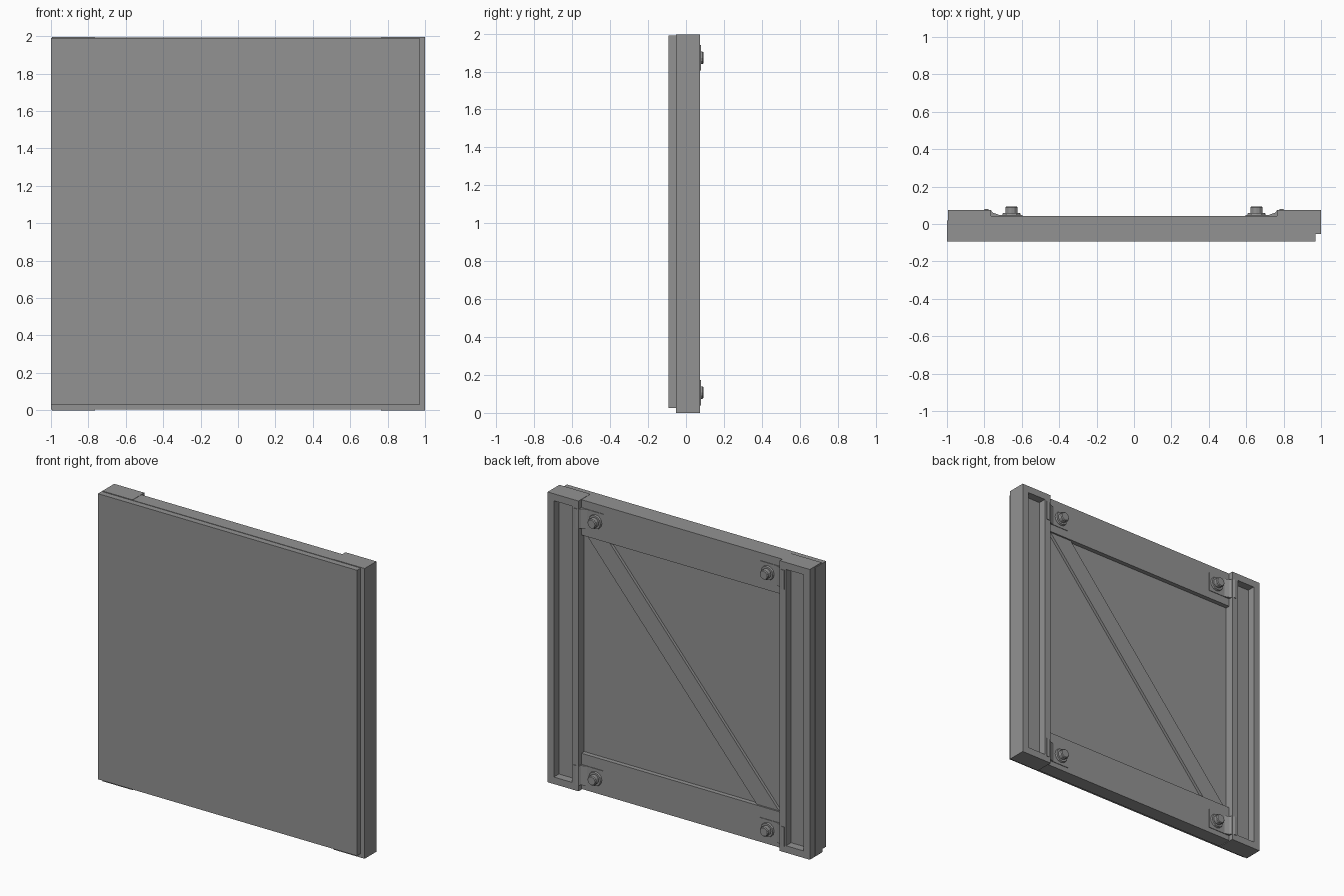
import bpy, bmesh, math
from mathutils import Matrix, Vector

if "Cube" in bpy.data.objects:
    bpy.data.objects.remove(bpy.data.objects["Cube"], do_unlink=True)

grey = bpy.data.materials.new("plain_grey")
grey.use_nodes = True
COLOR = (0.29, 0.29, 0.29, 1)
grey.diffuse_color = COLOR
grey.node_tree.nodes["Principled BSDF"].inputs["Base Color"].default_value = COLOR


def finish(name, bm):
    bmesh.ops.recalc_face_normals(bm, faces=bm.faces)
    mesh = bpy.data.meshes.new(name)
    bm.to_mesh(mesh)
    bm.free()
    mesh.materials.append(grey)
    obj = bpy.data.objects.new(name, mesh)
    bpy.context.collection.objects.link(obj)
    return obj


def box(name, low, high, recess=None):
    """Box between two corners; recess = (margin, depth) sinks the back face."""
    bm = bmesh.new()
    low, high = Vector(low), Vector(high)
    bmesh.ops.create_cube(bm, size=1, matrix=Matrix.Translation((low + high) / 2)
                          @ Matrix.Diagonal((*(high - low), 1)))
    if recess:
        bm.normal_update()
        back = max(bm.faces, key=lambda f: f.normal.y)
        bmesh.ops.inset_individual(bm, faces=[back], thickness=recess[0])
        # straight walls down to the pocket floor
        sunk = bmesh.ops.extrude_discrete_faces(bm, faces=[back])["faces"][0]
        bmesh.ops.translate(bm, verts=sunk.verts, vec=(0, -recess[1], 0))
    return finish(name, bm)


def prism(name, points, axis, start, end):
    """Extrude a closed profile along y (points are x, z) or z (points are x, y)."""
    bm = bmesh.new()
    place = (lambda a, b: (a, start, b)) if axis == "y" else (lambda a, b: (a, b, start))
    face = bm.faces.new([bm.verts.new(place(a, b)) for a, b in points])
    top = bmesh.ops.extrude_face_region(bm, geom=[face])["geom"]
    step = (0, end - start, 0) if axis == "y" else (0, 0, end - start)
    bmesh.ops.translate(bm, verts=[v for v in top if isinstance(v, bmesh.types.BMVert)], vec=step)
    return finish(name, bm)


def bolt(name, x, z):
    """Washer with a chamfered round head, pointing to the back."""
    bm = bmesh.new()
    for r1, r2, y0, y1 in ((.05, .046, .046, .060),
                           (.033, .033, .060, .087),
                           (.033, .028, .087, .093)):
        spot = Matrix.Translation((x, (y0 + y1) / 2, z)) @ Matrix.Rotation(-math.pi / 2, 4, "X")
        bmesh.ops.create_cone(bm, cap_ends=True, segments=12, radius1=r1,
                              radius2=r2, depth=y1 - y0, matrix=spot)
    return finish(name, bm)


# Front sheet, stopping short of the frame at one side and the bottom
box("front_sheet", (-1, -.093, .027), (.97, -.053, 1.99))
box("backing_sheet", (-.8, -.053, .02), (.8, .013, 1.985))

# Upright stiles with a long sunk pocket
TOP = 1.995
box("right_stile", (-.994, -.053, 0), (-.765, .075, TOP), recess=(.068, .055))
box("right_edge_strip", (-1, -.053, .005), (-.98, .02, 1.99))
box("left_stile", (.765, -.053, 0), (1, .075, TOP), recess=(.068, .055))

# Cross rails
box("bottom_rail", (-.765, -.053, .005), (.765, .044, .25))
box("top_rail", (-.765, -.053, 1.75), (.765, .044, 1.993))

# Diagonal brace
half = .085
prism("diagonal_brace", [(.645 - half, 1.75), (.645 + half, 1.75),
                         (-.645 + half, .25), (-.645 - half, .25)], "y", .005, .033)

# Corner brackets and bolts
BRACKET = [(.595, .04), (.595, .048), (.72, .048), (.755, .061),
           (.765, .073), (.785, .080), (.80, .079), (.81, .04)]
for side, s in (("left", 1), ("right", -1)):
    for level, z in (("bottom", .107), ("top", 1.872)):
        prism(f"{level}_{side}_bracket", [(s * x, y) for x, y in BRACKET], "z", z - .067, z + .067)
        bolt(f"{level}_{side}_bolt", s * .655, z)
